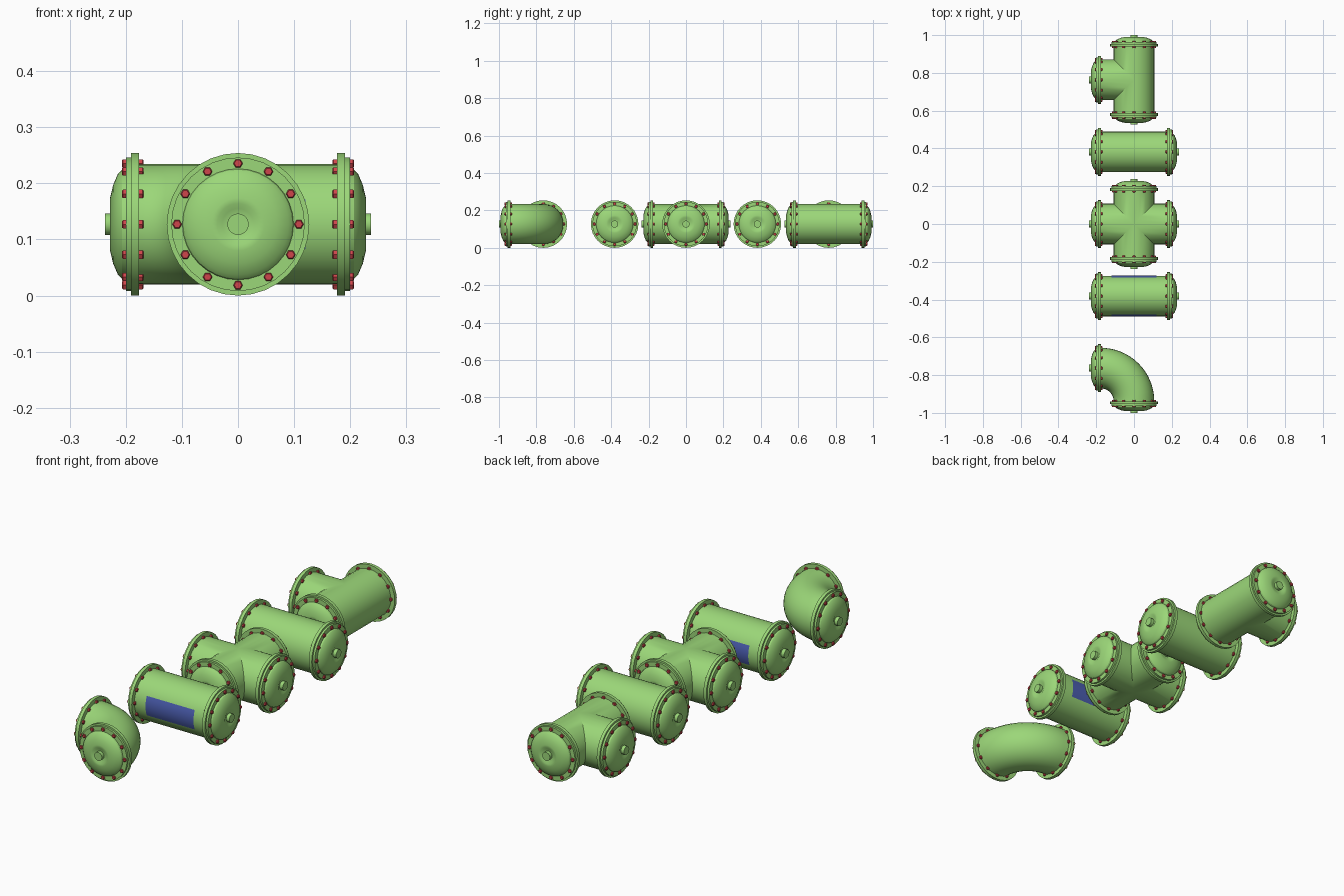
import bpy, bmesh
from math import sin, cos, pi, radians
from mathutils import Matrix, Vector

if "Cube" in bpy.data.objects:
    bpy.data.objects.remove(bpy.data.objects["Cube"])

SEG = 32          # sides of every round part
R = 0.1075        # pipe radius
END = 0.18        # pipe end, measured from the fitting centre
ZC = 0.127        # height of the pipe axis
STEP = 0.3815     # spacing of the fittings along y
BEND = 0.176      # elbow bend radius


def material(name, rgb):
    m = bpy.data.materials.new(name)
    m.diffuse_color = (*rgb, 1)
    m.use_nodes = True
    m.node_tree.nodes["Principled BSDF"].inputs["Base Color"].default_value = m.diffuse_color
    return m


GREEN = material("green_paint", (0.33, 0.68, 0.19))
RED = material("red_bolts", (0.62, 0.06, 0.07))
BLUE = material("blue_glass", (0.07, 0.11, 0.43))


def finish(name, bm, mat, smooth=True):
    bmesh.ops.remove_doubles(bm, verts=bm.verts, dist=1e-5)
    bmesh.ops.recalc_face_normals(bm, faces=bm.faces)
    me = bpy.data.meshes.new(name)
    bm.to_mesh(me)
    bm.free()
    me.materials.append(mat)
    if smooth:
        me.shade_smooth()
        me.set_sharp_from_angle(angle=radians(28))
    return me


def place(name, me, y, turn=0.0):
    ob = bpy.data.objects.new(name, me)
    ob.location = (0, y, ZC)
    ob.rotation_euler.z = radians(turn)
    bpy.context.collection.objects.link(ob)
    return ob


def skin(bm, rings, closed=True):
    """Bridge consecutive lists of points with quads."""
    vs = [[bm.verts.new(p) for p in ring] for ring in rings]
    for a, b in zip(vs, vs[1:]):
        n = len(a)
        for i in range(n if closed else n - 1):
            j = (i + 1) % n
            bm.faces.new((a[i], a[j], b[j], b[i]))


def lathe(bm, profile, seg=SEG, offset=Vector()):
    """Revolve (radius, x) points around the x axis."""
    skin(bm, [[Vector((x, r * cos(2 * pi * i / seg), r * sin(2 * pi * i / seg))) + offset
               for i in range(seg)] for r, x in profile if r > 0])
    bm.verts.ensure_lookup_table()
    for r, x in (profile[0], profile[-1]):
        if r == 0:  # close the end on the axis
            rim = [e for e in bm.edges if e.is_boundary and
                   all(abs(v.co.x - x) < 1e-6 for v in e.verts)]
            bmesh.ops.contextual_create(bm, geom=rim)


def pipe_body(name, turns):
    """Arms meeting at the centre, mitred towards neighbours at 90 degrees."""
    bm = bmesh.new()
    for t in turns:
        left, right = (t + 90) % 360 in turns, (t - 90) % 360 in turns
        rot = Matrix.Rotation(radians(t), 3, 'Z')
        inner, outer = [], []
        for i in range(SEG):
            a = 2 * pi * i / SEG
            u, w = R * cos(a), R * sin(a)
            d = max(0, u) * left + max(0, -u) * right
            inner.append(rot @ Vector((d, u, w)))
            outer.append(rot @ Vector((END, u, w)))
        skin(bm, [inner, outer])
    return finish(name, bm, GREEN)


def elbow_body():
    bm = bmesh.new()
    rings = []
    for k in range(17):
        a = radians(90 * k / 16)
        rings.append([((BEND + R * cos(t)) * cos(a) - BEND,
                       (BEND + R * cos(t)) * sin(a) - BEND, R * sin(t))
                      for t in (2 * pi * i / SEG for i in range(SEG))])
    skin(bm, rings)
    return finish("elbow_pipe", bm, GREEN)


# Shared end parts, built facing +x
bm = bmesh.new()
lathe(bm, [(0.1, 0.176), (0.127, 0.176), (0.127, 0.1905), (0.1, 0.1905)])
FLANGE = finish("flange", bm, GREEN)

bm = bmesh.new()
lathe(bm, [(0.1, 0.1905), (0.119, 0.1905), (0.119, 0.2), (0.099, 0.2),
           (0.097, 0.207), (0.09, 0.214), (0.07, 0.2225), (0.047, 0.228),
           (0.037, 0.2275), (0.028, 0.223), (0.019, 0.2215),
           (0.019, 0.237), (0, 0.237)])
CAP = finish("end_cap", bm, GREEN)

bm = bmesh.new()
for i in range(12):
    a = 2 * pi * i / 12
    lathe(bm, [(0, 0.168), (0.0065, 0.168), (0.0085, 0.170), (0.0085, 0.205),
               (0.0065, 0.207), (0, 0.207)], 6,
          Vector((0, 0.1085 * cos(a), 0.1085 * sin(a))))
BOLTS = finish("bolts", bm, RED, False)

# Fittings: name, y position, directions of the open ends
fittings = [("tee", 2 * STEP, (90, 180, 270)),
            ("straight", STEP, (0, 180)),
            ("cross", 0, (0, 90, 180, 270)),
            ("window_straight", -STEP, (0, 180)),
            ("elbow", -2 * STEP, (180, 270))]
for name, y, turns in fittings:
    body = elbow_body() if name == "elbow" else pipe_body(name + "_pipe", turns)
    place(name + "_pipe", body, y)
    for t in turns:
        for part, me in (("flange", FLANGE), ("end_cap", CAP), ("bolts", BOLTS)):
            place(f"{name}_{part}_{t}", me, y, t)

# Curved window panes on both sides of the window pipe
bm = bmesh.new()
arc = [radians(-24 + 6 * i) for i in range(9)]
skin(bm, [[(x, -(R + 0.0008) * cos(a), (R + 0.0008) * sin(a)) for a in arc]
          for x in (-0.12, 0.12)], closed=False)
PANE = finish("window_pane", bm, BLUE)
if PANE.polygons[0].normal.y > 0:
    PANE.flip_normals()
place("front_window", PANE, -STEP)
place("back_window", PANE, -STEP, 180)
